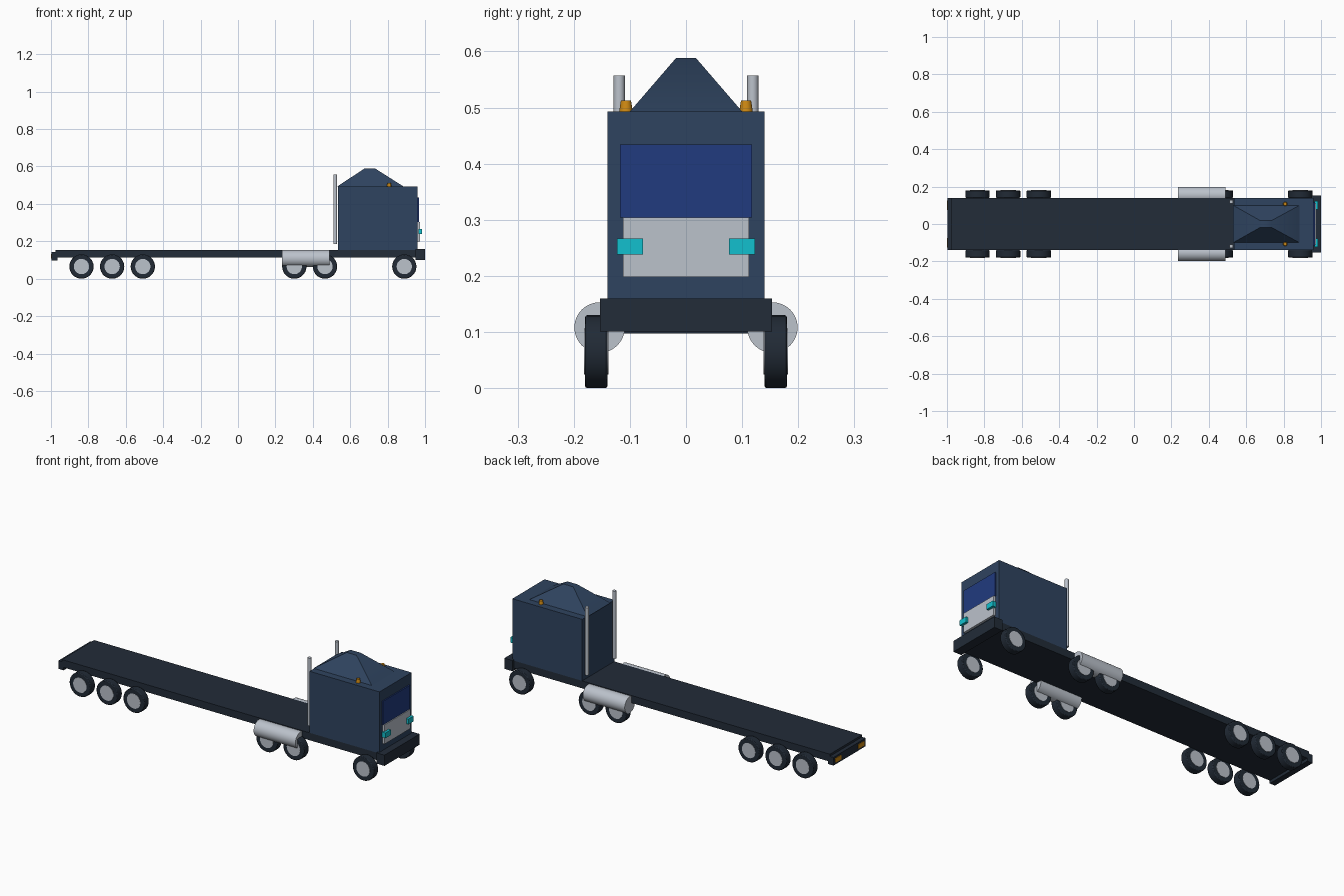
import bpy, bmesh, math
from mathutils import Matrix

cube = bpy.data.objects.get("Cube")
if cube:
    bpy.data.objects.remove(cube, do_unlink=True)


def material(name, rgb):
    m = bpy.data.materials.new(name)
    m.use_nodes = True
    m.diffuse_color = (*rgb, 1)
    m.node_tree.nodes["Principled BSDF"].inputs["Base Color"].default_value = (*rgb, 1)
    return m


navy = material("navy paint", (0.028, 0.057, 0.115))
dark = material("dark frame", (0.016, 0.025, 0.040))
rubber = material("tyre rubber", (0.015, 0.023, 0.036))
glass = material("blue glass", (0.015, 0.043, 0.21))
silver = material("silver metal", (0.50, 0.54, 0.60))
cyan = material("cyan lamp", (0.006, 0.53, 0.62))
amber = material("amber lamp", (0.62, 0.25, 0.006))


def finish(name, bm, mat, smooth=False):
    bmesh.ops.recalc_face_normals(bm, faces=bm.faces)
    me = bpy.data.meshes.new(name)
    bm.to_mesh(me)
    bm.free()
    me.materials.append(mat)
    ob = bpy.data.objects.new(name, me)
    bpy.context.collection.objects.link(ob)
    if smooth:
        bpy.ops.object.select_all(action="DESELECT")
        ob.select_set(True)
        bpy.context.view_layer.objects.active = ob
        bpy.ops.object.shade_smooth_by_angle(angle=math.radians(35))
    return ob


def box(name, mat, x, y, z):
    """Box from (low, high) pairs on each axis."""
    bm = bmesh.new()
    bmesh.ops.create_cube(bm, size=1)
    for v in bm.verts:
        v.co = [r[0] if c < 0 else r[1] for c, r in zip(v.co, (x, y, z))]
    return finish(name, bm, mat)


def cylinder(name, mat, centre, radius, length, axis="Z", sides=24, top=None):
    bm = bmesh.new()
    bmesh.ops.create_cone(bm, cap_ends=True, segments=sides, radius1=radius,
                          radius2=radius if top is None else top, depth=length)
    turn = {"X": Matrix.Rotation(math.pi / 2, 4, "Y"),
            "Y": Matrix.Rotation(math.pi / 2, 4, "X"),
            "Z": Matrix.Identity(4)}[axis]
    bm.transform(Matrix.Translation(centre) @ turn)
    return finish(name, bm, mat, True)


# Flatbed chassis and bumpers
box("flatbed", dark, (-0.975, 0.96), (-0.14, 0.14), (0.113, 0.154))
box("rear_bumper", dark, (-0.997, -0.965), (-0.14, 0.14), (0.097, 0.142))
box("front_bumper", dark, (0.95, 1.0), (-0.153, 0.153), (0.101, 0.16))

# Cab with windshield and grille
box("cab", navy, (0.535, 0.96), (-0.14, 0.14), (0.154, 0.493))
box("windshield", glass, (0.958, 0.967), (-0.118, 0.118), (0.304, 0.434))
box("grille", silver, (0.958, 0.972), (-0.112, 0.112), (0.198, 0.304))

# Tapered roof fairing
bm = bmesh.new()
rings = []
for x0, x1, y, z in ((0.53, 0.885, 0.1, 0.493), (0.675, 0.735, 0.018, 0.588)):
    rings.append([bm.verts.new(p) for p in
                  ((x0, -y, z), (x1, -y, z), (x1, y, z), (x0, y, z))])
low, high = rings
bm.faces.new(low)
bm.faces.new(high)
for i in range(4):
    j = (i + 1) % 4
    bm.faces.new((low[i], low[j], high[j], high[i]))
finish("roof_fairing", bm, navy, True)

# Paired parts on both sides
for side, s in (("left", 1), ("right", -1)):
    def span(a, b):
        return tuple(sorted((s * a, s * b)))

    box(f"headlight_{side}", cyan, (0.965, 0.985), span(0.077, 0.123), (0.238, 0.267))
    box(f"tail_light_{side}", amber, (-1.0, -0.994), span(0.075, 0.125), (0.108, 0.132))
    cylinder(f"marker_light_{side}", amber, (0.808, s * 0.107, 0.503), 0.012, 0.02,
             sides=12, top=0.009)
    cylinder(f"exhaust_stack_{side}", silver, (0.52, s * 0.119, 0.371), 0.01, 0.372, sides=16)
    cylinder(f"fuel_tank_{side}", silver, (0.362, s * 0.154, 0.108), 0.045, 0.255, "X", 32)

    # Wheels: three trailer axles, two drive axles, one steering axle
    for n, x in enumerate((-0.837, -0.673, -0.509, 0.301, 0.465, 0.889), 1):
        tyre = cylinder(f"tyre_{side}_{n}", rubber, (x, s * 0.16, 0.065), 0.065, 0.04, "Y", 28)
        bevel = tyre.modifiers.new("Rounded shoulder", "BEVEL")
        bevel.width = 0.004
        bevel.segments = 2
        bevel.limit_method = "ANGLE"
        cylinder(f"hub_{side}_{n}", silver, (x, s * 0.16, 0.065), 0.041, 0.043, "Y", 24)
